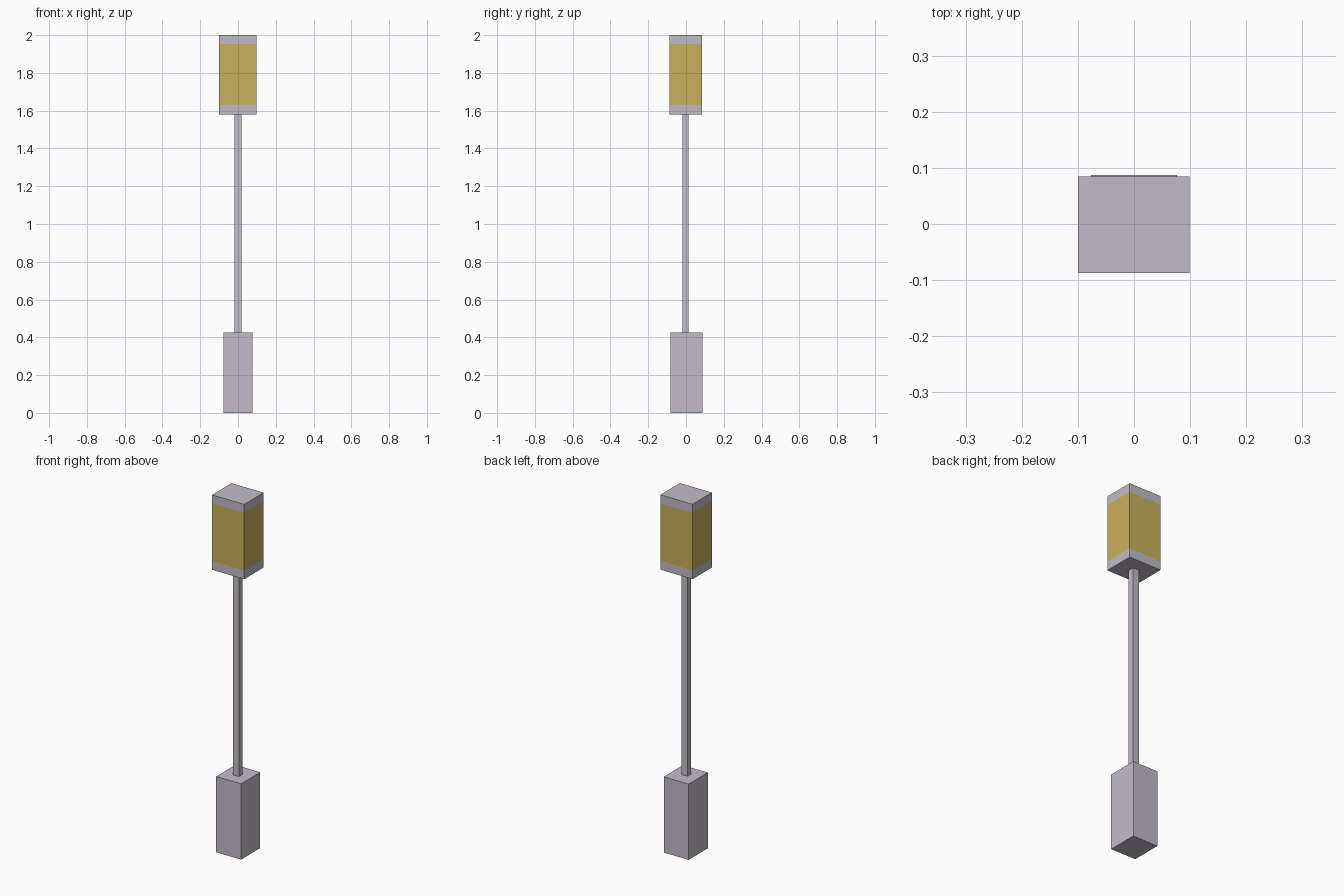
import bpy, bmesh
from mathutils import Matrix, Vector

if "Cube" in bpy.data.objects:
    bpy.data.objects.remove(bpy.data.objects["Cube"])


def material(name, color):
    m = bpy.data.materials.new(name)
    m.diffuse_color = (*color, 1.0)
    m.use_nodes = True
    m.node_tree.nodes["Principled BSDF"].inputs["Base Color"].default_value = m.diffuse_color
    return m


grey = material("pale grey metal", (0.54, 0.50, 0.58))
yellow = material("yellow band", (0.58, 0.445, 0.107))


def box(name, x, y, z, band=None):
    """Box from (min, max) ranges; the sides inside the band heights turn yellow."""
    size = Vector([r[1] - r[0] for r in (x, y, z)])
    centre = Vector([(r[0] + r[1]) / 2 for r in (x, y, z)])
    bm = bmesh.new()
    bmesh.ops.create_cube(bm, size=1.0, matrix=Matrix.Translation(centre) @ Matrix.Diagonal((*size, 1.0)))
    if band:
        for height in band:
            bmesh.ops.bisect_plane(bm, geom=bm.verts[:] + bm.edges[:] + bm.faces[:],
                                   plane_co=(0, 0, height), plane_no=(0, 0, 1))
        bm.normal_update()
        for f in bm.faces:
            if band[0] < f.calc_center_median().z < band[1] and abs(f.normal.z) < 0.5:
                f.material_index = 1
    mesh = bpy.data.meshes.new(name)
    bm.to_mesh(mesh)
    bm.free()
    mesh.materials.append(grey)
    if band:
        mesh.materials.append(yellow)
    obj = bpy.data.objects.new(name, mesh)
    bpy.context.collection.objects.link(obj)
    return obj


# Handle block at the bottom
box("handle", (-0.077, 0.077), (-0.083, 0.087), (0.0, 0.425))
# Thin square shaft
box("shaft", (-0.019, 0.018), (-0.019, 0.014), (0.425, 1.58))
# Head with yellow band around all four sides
box("head", (-0.1, 0.099), (-0.087, 0.085), (1.58, 2.0), band=(1.63, 1.952))
